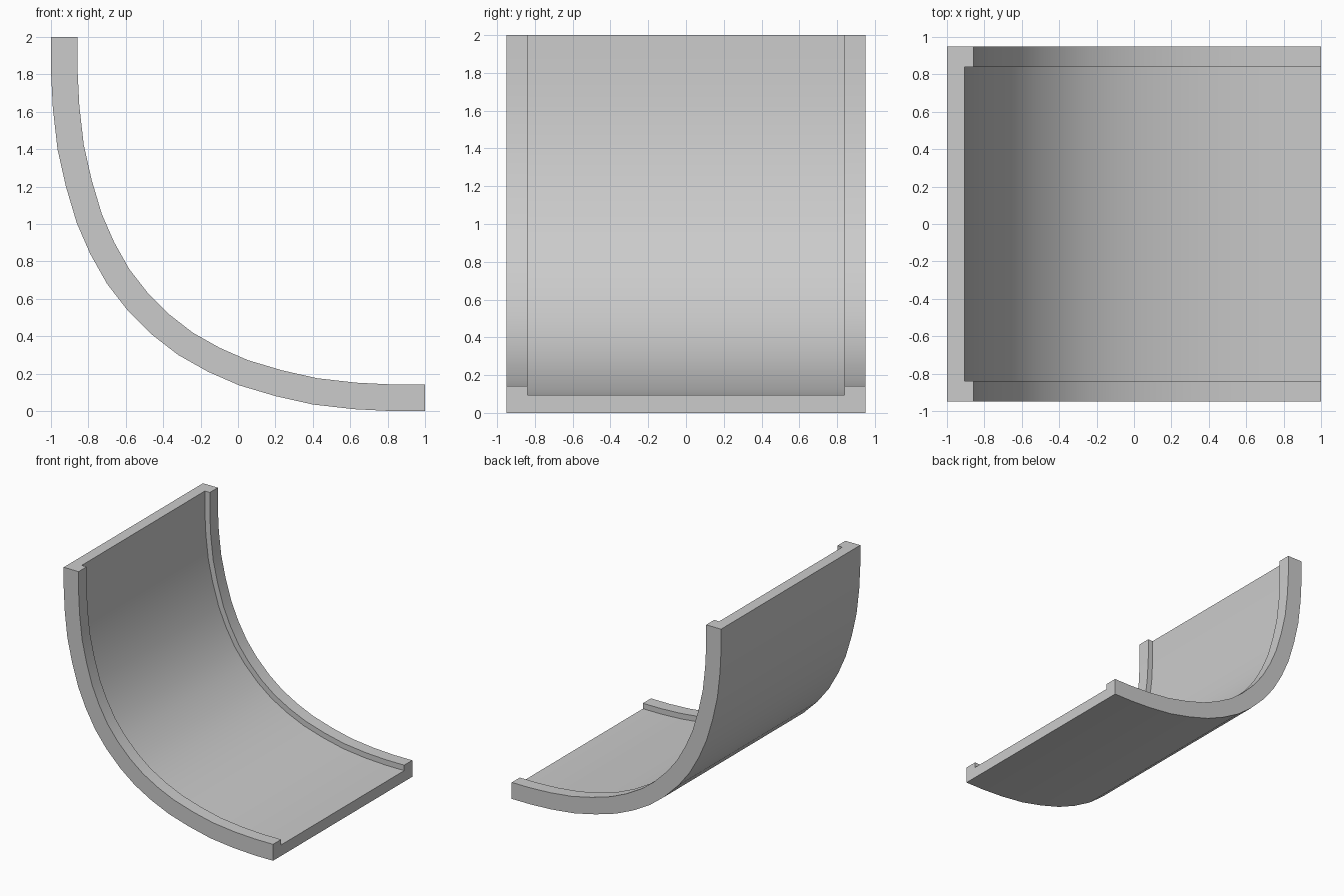
import bpy, bmesh, math
from mathutils import Vector

if "Cube" in bpy.data.objects:
    bpy.data.objects.remove(bpy.data.objects["Cube"])

# Underside curve in x/z: upper half, mirrored across the diagonal z = x + 1
half = [(-1, 2), (-1, 1.82), (-0.99, 1.62), (-0.965, 1.4), (-0.92, 1.2),
        (-0.862, 1.005), (-0.79, 0.84), (-0.70, 0.68), (-0.593, 0.542)]
path = [Vector(p) for p in half + [(z - 1, x + 1) for x, z in reversed(half)]]

# Tray cross-section: (y, distance above the underside)
W, LIP, RIM, FLOOR = 0.95, 0.84, 0.142, 0.095
section = [(-W, 0), (W, 0), (W, RIM), (LIP, RIM), (LIP, FLOOR),
           (-LIP, FLOOR), (-LIP, RIM), (-W, RIM)]


def inward(i):
    """Mitred inward direction at path point i."""
    dirs = [(path[b] - path[a]).normalized()
            for a, b in ((i - 1, i), (i, i + 1)) if a >= 0 and b < len(path)]
    normals = [Vector((-d.y, d.x)) for d in dirs]
    n = sum(normals, Vector((0, 0))).normalized()
    return n / n.dot(normals[0])


# Sweep the section along the curve and cap both ends
bm = bmesh.new()
rings = []
for i, p in enumerate(path):
    n = inward(i)
    rings.append([bm.verts.new((p.x + n.x * h, y, p.y + n.y * h)) for y, h in section])
for a, b in zip(rings, rings[1:]):
    for j in range(len(section)):
        k = (j + 1) % len(section)
        bm.faces.new((a[j], a[k], b[k], b[j]))
bm.faces.new(rings[0])
bm.faces.new(rings[-1])
bmesh.ops.recalc_face_normals(bm, faces=bm.faces)

mesh = bpy.data.meshes.new("curved_ramp")
bm.to_mesh(mesh)
bm.free()
ramp = bpy.data.objects.new("curved_ramp", mesh)
bpy.context.collection.objects.link(ramp)

# Smooth curve, sharp edges
bpy.context.view_layer.objects.active = ramp
ramp.select_set(True)
bpy.ops.object.shade_smooth_by_angle(angle=math.radians(30))
